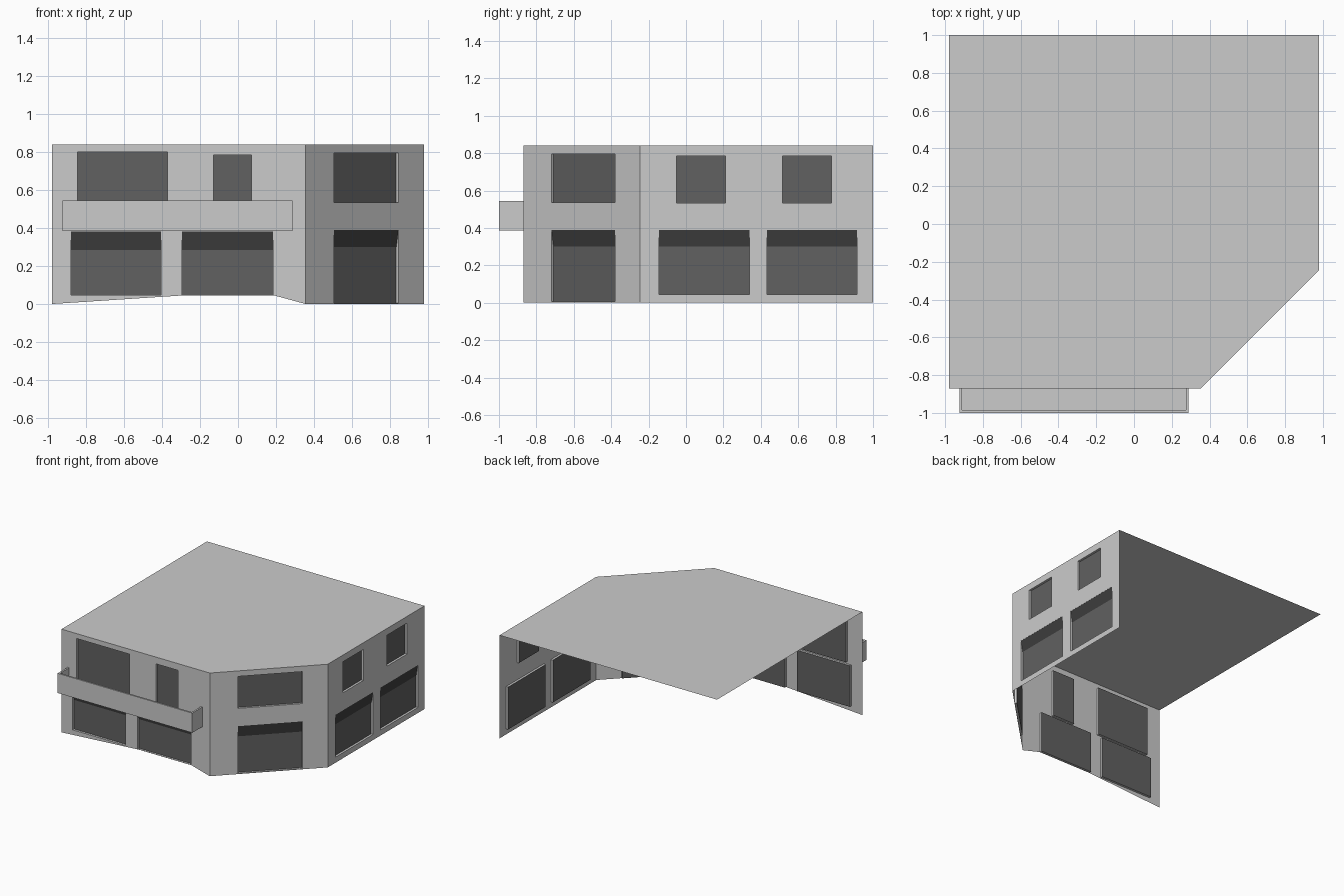
import bpy, bmesh
from mathutils import Vector

if "Cube" in bpy.data.objects:
    bpy.data.objects.remove(bpy.data.objects["Cube"])

H = 0.84       # roof height
DEPTH = 0.018  # recess of the glazing


def make(name, faces, mat=None):
    bm = bmesh.new()
    for f in faces:
        bm.faces.new([bm.verts.new(p) for p in f])
    bmesh.ops.remove_doubles(bm, verts=bm.verts, dist=1e-5)
    me = bpy.data.meshes.new(name)
    bm.to_mesh(me)
    bm.free()
    ob = bpy.data.objects.new(name, me)
    bpy.context.collection.objects.link(ob)
    if mat:
        me.materials.append(mat)
    return ob


def material(name, v):
    m = bpy.data.materials.new(name)
    m.diffuse_color = (v, v, v, 1)
    m.use_nodes = True
    m.node_tree.nodes["Principled BSDF"].inputs["Base Color"].default_value = m.diffuse_color
    return m


glass_mat = material("dark_glass", 0.12)
blind_mat = material("dark_blind", 0.05)


def wall(name, a, b, openings, base=lambda u: 0.0, extra=()):
    """Sheet wall from a to b; openings are (u0, u1, z0, z1, blind_bottom or None)."""
    a, b = Vector(a), Vector(b)
    length = (b - a).length
    d = (b - a) / length
    inward = Vector((-d.y, d.x))

    def P(u, z, dep=0.0):
        p = a + d * u + inward * dep
        return (p.x, p.y, z)

    us = sorted({0, length, *extra, *(v for o in openings for v in o[:2])})
    zs = sorted({0, H, *(v for o in openings for v in o[2:4])})
    low = lambda u, z: base(u) if z == 0 else z
    faces = []
    for u0, u1 in zip(us, us[1:]):
        for z0, z1 in zip(zs, zs[1:]):
            um, zm = (u0 + u1) / 2, (z0 + z1) / 2
            if any(o[0] < um < o[1] and o[2] < zm < o[3] for o in openings):
                continue
            faces.append([P(u0, low(u0, z0)), P(u1, low(u1, z0)), P(u1, z1), P(u0, z1)])
    # reveals, glass and sloping blinds
    glass, blinds = [], []
    for u0, u1, z0, z1, zb in openings:
        c = [(u0, z0), (u1, z0), (u1, z1), (u0, z1)]
        for i in range(4):
            p, q = c[i], c[(i + 1) % 4]
            faces.append([P(*p), P(*p, DEPTH), P(*q, DEPTH), P(*q)])
        glass.append([P(*p, DEPTH) for p in c])
        if zb:
            blinds.append([P(u0, zb, DEPTH * 0.9), P(u1, zb, DEPTH * 0.9),
                           P(u1, z1, 0.001), P(u0, z1, 0.001)])
    make(name, faces)
    make(name + "_glass", glass, glass_mat)
    if blinds:
        make(name + "_blinds", blinds, blind_mat)


X0, X1, YF, YB = -0.98, 0.98, -0.87, 1.0
CX, CY = 0.355, -0.245  # ends of the cut corner


# front wall with its raised bottom edge
def front_base(u):
    x = X0 + u
    if x < -0.29:
        return 0.045 * (x - X0) / (-0.29 - X0)
    return 0.045 if x <= 0.19 else 0.045 * max(0, CX - x) / (CX - 0.19)


front = [(-0.88, -0.405, 0.047, 0.382, 0.285), (-0.295, 0.185, 0.047, 0.382, 0.285),
         (-0.845, -0.37, 0.40, 0.80, None), (-0.13, 0.07, 0.40, 0.785, None)]
wall("front_wall", (X0, YF), (CX, YF),
     [(o[0] - X0, o[1] - X0, *o[2:]) for o in front],
     front_base, (-0.29 - X0, 0.19 - X0))

# cut corner wall with the entrance
k = 2 ** 0.5
cu = [(x - CX) * k for x in (0.505, 0.845)]
wall("corner_wall", (CX, YF), (X1, CY),
     [(*cu, 0.006, 0.39, 0.30), (*cu, 0.535, 0.795, None)])

# right wall
right = [(-0.145, 0.34, 0.045, 0.39, 0.30), (0.432, 0.915, 0.045, 0.39, 0.30),
         (-0.05, 0.212, 0.533, 0.785, None), (0.515, 0.777, 0.533, 0.785, None)]
wall("right_wall", (X1, CY), (X1, YB),
     [(o[0] - CY, o[1] - CY, *o[2:]) for o in right])

# flat roof sheet
make("roof", [[(X0, YF, H), (CX, YF, H), (X1, CY, H), (X1, YB, H), (X0, YB, H)]])


# balcony tray
def box(name, lo, hi):
    bm = bmesh.new()
    bmesh.ops.create_cube(bm, size=1)
    for v in bm.verts:
        v.co = [lo[i] if v.co[i] < 0 else hi[i] for i in range(3)]
    me = bpy.data.meshes.new(name)
    bm.to_mesh(me)
    bm.free()
    bpy.context.collection.objects.link(bpy.data.objects.new(name, me))


BL, BR, BY, BZ, BT, T = -0.925, 0.288, -1.0, 0.385, 0.545, 0.014
box("balcony_floor", (BL, BY, BZ), (BR, YF, BZ + T))
box("balcony_front", (BL, BY, BZ + T), (BR, BY + T, BT))
box("balcony_left", (BL, BY + T, BZ + T), (BL + T, YF, BT))
box("balcony_right", (BR - T, BY + T, BZ + T), (BR, YF, BT))
